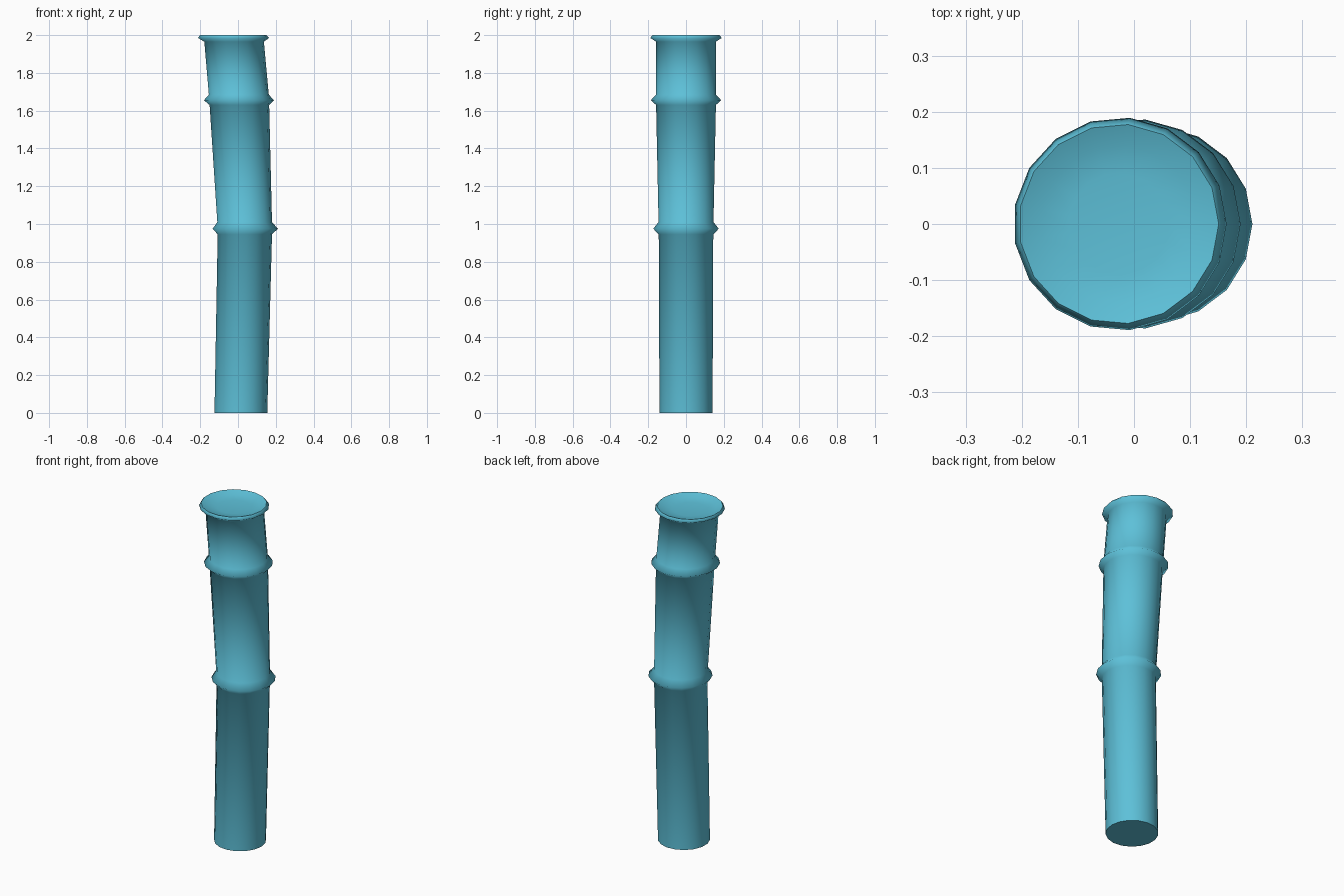
import bpy
import bmesh
from math import cos, sin, tau

cube = bpy.data.objects.get("Cube")
if cube:
    bpy.data.objects.remove(cube, do_unlink=True)

SIDES = 17

# Stem rings from the foot up: height, sideways drift, radius
RINGS = [
    (0.00, 0.014, 0.141),
    (0.945, 0.035, 0.145),   # lower joint
    (0.975, 0.037, 0.174),
    (1.01, 0.034, 0.146),
    (1.63, 0.006, 0.159),    # upper joint
    (1.655, 0.003, 0.187),
    (1.685, 0.003, 0.160),
    (1.965, -0.022, 0.159),  # top lip
    (1.985, -0.025, 0.190),
    (2.00, -0.027, 0.178),
    (1.985, -0.027, 0.140),  # dished end
    (1.978, -0.027, 0.090),
]
LIP = 9

# Colour
blue = bpy.data.materials.new("stem blue")
blue.use_nodes = True
colour = (0.11, 0.53, 0.69, 1)
blue.diffuse_color = colour
shader = next(n for n in blue.node_tree.nodes if n.type == "BSDF_PRINCIPLED")
shader.inputs["Base Color"].default_value = colour
shader.inputs["Roughness"].default_value = 0.8

# Loft the leaning stem through its rings
bm = bmesh.new()
loops = [[bm.verts.new((cx + r * cos(tau * i / SIDES), r * sin(tau * i / SIDES), z))
          for i in range(SIDES)] for z, cx, r in RINGS]
for low, high in zip(loops, loops[1:]):
    for i in range(SIDES):
        j = (i + 1) % SIDES
        bm.faces.new((low[i], low[j], high[j], high[i]))
bm.faces.new(loops[0][::-1])
bm.faces.new(loops[-1])
for face in bm.faces:
    face.smooth = True

# Crisp edges at the foot and around the lip
for loop in (loops[0], loops[LIP]):
    for i in range(SIDES):
        bm.edges.get((loop[i], loop[(i + 1) % SIDES])).smooth = False

mesh = bpy.data.meshes.new("jointed_stem")
bm.to_mesh(mesh)
bm.free()
mesh.materials.append(blue)
bpy.context.collection.objects.link(bpy.data.objects.new("jointed_stem", mesh))
